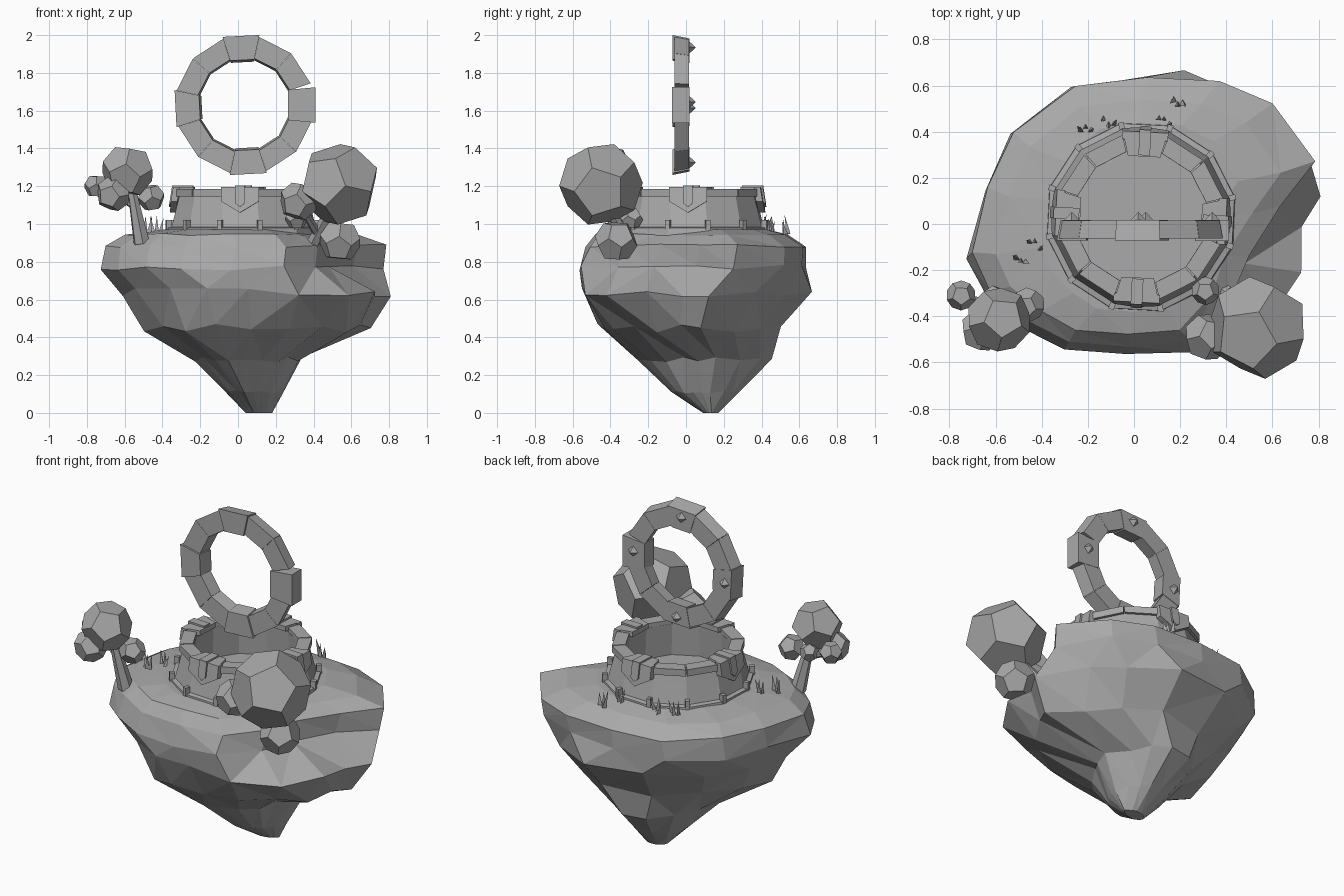
import bpy, bmesh, math, random
from mathutils import Matrix, Vector

if "Cube" in bpy.data.objects:
    bpy.data.objects.remove(bpy.data.objects["Cube"])

random.seed(4)
stone = bpy.data.materials.new("stone_grey")
stone.diffuse_color = (0.4, 0.4, 0.4, 1)
stone.use_nodes = True
stone.node_tree.nodes["Principled BSDF"].inputs["Base Color"].default_value = stone.diffuse_color


def finish(name, bm):
    bmesh.ops.recalc_face_normals(bm, faces=bm.faces[:])
    me = bpy.data.meshes.new(name)
    bm.to_mesh(me)
    bm.free()
    me.materials.append(stone)
    ob = bpy.data.objects.new(name, me)
    bpy.context.collection.objects.link(ob)
    return ob


def prism(bm, outline, depth, mat, taper=1):
    """Extrude a 2D outline from depth[0] (scaled by taper) to depth[1] along local z."""
    lo, hi = [[bm.verts.new(mat @ Vector((x * k, y * k, d))) for x, y in outline]
              for d, k in zip(depth, (taper, 1))]
    n = len(outline)
    bm.faces.new(lo[::-1])
    bm.faces.new(hi)
    for i in range(n):
        j = (i + 1) % n
        bm.faces.new((lo[i], lo[j], hi[j], hi[i]))


def wedge(bm, r0, r1, half, depth, mat, taper=1):
    """Arch stone around local +x between two radii."""
    c, s = math.cos(half), math.sin(half)
    prism(bm, [(r0 * c, -r0 * s), (r1 * c, -r1 * s), (r1 * c, r1 * s), (r0 * c, r0 * s)], depth, mat, taper)


def loft(bm, loops):
    n = len(loops[0])
    for a, b in zip(loops, loops[1:]):
        for i in range(n):
            j = (i + 1) % n
            bm.faces.new((a[i], a[j], b[j], b[i]))


def rot(deg, axis='Z'):
    return Matrix.Rotation(math.radians(deg), 4, axis)


# floating rock: three outlines stretched to the extents of each level
upper = [(.79, .27), (.60, .53), (.36, .63), (.05, .65), (-.27, .61), (-.54, .40), (-.65, .15), (-.72, -.15),
         (-.64, -.32), (-.48, -.45), (-.30, -.55), (-.02, -.57), (.25, -.55), (.42, -.36), (.49, -.16), (.63, .06)]
middle = [(.80, .10), (.61, .35), (.44, .50), (.17, .65), (-.20, .59), (-.50, .40), (-.66, .15), (-.72, -.12),
          (-.64, -.32), (-.45, -.48), (-.25, -.57), (0, -.57), (.28, -.57), (.55, -.44), (.71, -.23), (.70, -.04)]
bottom = [(.80, .12), (.61, .35), (.44, .52), (.17, .65), (-.20, .59), (-.50, .40), (-.66, .15), (-.72, -.12),
          (-.60, -.32), (-.43, -.48), (-.25, -.57), (0, -.53), (.25, -.46), (.46, -.32), (.64, -.17), (.74, -.03)]
levels = [  # z, x range, y range, jitter, outline
    (.97, -.40, .45, -.38, .44, 0, upper),
    (.945, -.60, .64, -.48, .54, .006, upper),
    (.885, -.70, .79, -.53, .64, .01, upper),
    (.77, -.72, .77, -.57, .63, .015, upper),
    (.64, -.61, .80, -.54, .66, .025, middle),
    (.45, -.50, .70, -.46, .49, .025, bottom),
    (.28, -.23, .33, -.25, .46, .015, bottom),
    (.11, -.07, .24, -.08, .29, .01, bottom),
    (0, .04, .18, .09, .17, 0, bottom)]
bm = bmesh.new()
loops = []
for z, xa, xb, ya, yb, jit, outline in levels:
    loop = []
    for x, y in outline:
        u = (x + .72) / 1.51
        v = (y + .57) / 1.22
        d = [random.uniform(-jit, jit) for _ in range(3)]
        loop.append(bm.verts.new((xa + u * (xb - xa) + d[0] * .5, ya + v * (yb - ya) + d[1] * .5, z + d[2])))
    loops.append(loop)
loft(bm, loops)
bm.faces.new(loops[0])
bm.faces.new(loops[-1])
bmesh.ops.remove_doubles(bm, verts=[v for v in bm.verts if v.co.z > .01], dist=.035)
bmesh.ops.triangulate(bm, faces=[f for f in bm.faces if f.calc_center_median().z < .96])
finish("floating_rock", bm)

# well wall: revolved twelve-sided profile, with the rock as its floor
base = Matrix.Translation((.03, .03, 0)) @ rot(-3)
bm = bmesh.new()
profile = [(.30, .968), (.29, 1.16), (.345, 1.16), (.36, 1.10), (.39, .985), (.415, .98), (.42, .94)]
loops = [[bm.verts.new(base @ rot(15 + 30 * i) @ Vector((r, 0, z))) for i in range(12)] for r, z in profile]
loft(bm, loops)
bm.faces.new(loops[0])
finish("well_wall", bm)

# rim stones and base studs
bm = bmesh.new()
for i in range(12):
    wedge(bm, .29, .365, math.radians(14.4), (1.145, 1.185), base @ rot(30 * i))
finish("well_rim_stones", bm)
bm = bmesh.new()
for i in range(12):
    prism(bm, [(.39, -.012), (.42, -.012), (.42, .012), (.39, .012)], (.97, 1.02), base @ rot(15 + 30 * i))
finish("base_studs", bm)

# four clamps over the rim, each with a pointed shield leaning on the wall and a rib
bm = bmesh.new()
for i in range(4):
    m = base @ rot(90 * i)
    wedge(bm, .272, .38, math.radians(15), (1.165, 1.195), m)
    # local x runs along the wall, y up, z outwards with a slight slope
    face = m @ Matrix(((0, -.16, 1, .16 * 1.19), (1, 0, 0, 0), (0, 1, 0, 0), (0, 0, 0, 1)))
    prism(bm, [(-.10, 1.195), (-.10, 1.12), (0, 1.06), (.10, 1.12), (.10, 1.195)], (.335, .370), face)
    prism(bm, [(-.025, 1.205), (-.025, 1.11), (0, 1.09), (.025, 1.11), (.025, 1.205)], (.35, .380), face)
    prism(bm, [(.268, -.025), (.379, -.025), (.379, .025), (.268, .025)], (1.17, 1.205), m)
finish("rim_clamps", bm)

# floating stone ring: larger keystones at the quarters with rear studs
hoop = Matrix.Translation((.035, -.022, 1.63)) @ rot(90, 'X') @ rot(3)
bm, studs = bmesh.new(), bmesh.new()
for i in range(12):
    m = hoop @ rot(30 * i)
    if i % 3:
        wedge(bm, .252, .368, math.radians(14.9), (-.038, .04), m, .96)
    else:
        if i == 0:  # squarer block on the right
            prism(bm, [(.23, -.08), (.376, -.094), (.376, .094), (.23, .08)], (-.04, .052), m @ rot(-3))
        else:
            wedge(bm, .247, .379, math.radians(15), (-.04, .05), m, .95)
        bmesh.ops.create_cone(studs, segments=4, radius1=.032, radius2=0, depth=.035,
                              matrix=m @ Matrix.Translation((.305, 0, -.057)) @ rot(180, 'X'))
finish("stone_ring", bm)
finish("ring_studs", studs)


# faceted foliage: dodecahedron made from the face centres of an icosahedron
def foliage(name, x, y, z, r, spin):
    ico = bmesh.new()
    bmesh.ops.create_icosphere(ico, subdivisions=1, radius=1)
    centres = [f.calc_center_median().normalized() for f in ico.faces]
    top = max((v.co.copy() for v in ico.verts), key=lambda c: c.z)
    ico.free()
    aim = Vector((.53, -.74, .42)).to_track_quat('Z', 'Y').to_matrix().to_4x4()
    near = max(centres, key=lambda c: c.dot(top))
    turn = rot(90 + spin - math.degrees(math.atan2(near.y, near.x)))
    m = Matrix.Translation((x, y, z)) @ aim @ turn
    bm = bmesh.new()
    for c in centres:
        bm.verts.new(m @ (c * r))
    bmesh.ops.convex_hull(bm, input=bm.verts[:])
    bmesh.ops.dissolve_limit(bm, angle_limit=.05, verts=bm.verts[:], edges=bm.edges[:])
    finish(name, bm)


def trunk(name, a, b, r0, r1):
    a, b = Vector(a), Vector(b)
    bm = bmesh.new()
    turn = (b - a).to_track_quat('Z', 'Y').to_matrix().to_4x4()
    bmesh.ops.create_cone(bm, cap_ends=True, segments=6, radius1=r0, radius2=r1, depth=(b - a).length,
                          matrix=Matrix.Translation((a + b) / 2) @ turn)
    finish(name, bm)


foliage("right_tree_crown", .535, -.45, 1.21, .224, -12)
foliage("right_tree_low_tuft", .54, -.37, .91, .115, 30)
foliage("right_tree_side_tuft", .32, -.49, 1.12, .105, 15)
foliage("right_tree_back_tuft", .31, -.29, 1.03, .062, 40)
trunk("right_tree_trunk", (.38, -.28, .86), (.50, -.42, 1.10), .04, .025)
trunk("right_tree_low_branch", (.40, -.30, .93), (.53, -.37, .92), .03, .02)
trunk("right_tree_side_branch", (.42, -.33, .95), (.33, -.48, 1.10), .025, .015)
foliage("left_tree_crown", -.585, -.415, 1.28, .143, 25)
foliage("left_tree_front_tuft", -.66, -.46, 1.16, .095, 10)
foliage("left_tree_right_tuft", -.46, -.35, 1.14, .075, 50)
foliage("left_tree_left_tuft", -.75, -.31, 1.20, .066, 35)
foliage("left_tree_back_tuft", -.60, -.32, 1.16, .055, 0)
trunk("left_tree_trunk", (-.51, -.34, .90), (-.56, -.38, 1.17), .045, .025)
trunk("left_tree_branch", (-.55, -.37, 1.10), (-.74, -.31, 1.19), .02, .012)

# grass tufts: leaning three-sided blades
bm = bmesh.new()
for x, y in [(-.21, .42), (-.11, .44), (.13, .45), (.19, .52), (-.43, -.09), (-.49, -.16)]:
    for k in range(3):
        h = random.uniform(.07, .11)
        m = (Matrix.Translation((x + (k - 1) * .027, y + random.uniform(-.02, .02), .945 + h / 2))
             @ rot(random.uniform(-15, 15), 'X') @ rot((k - 1) * 10, 'Y'))
        bmesh.ops.create_cone(bm, segments=3, radius1=.015, radius2=0, depth=h, matrix=m)
finish("grass_tufts", bm)
